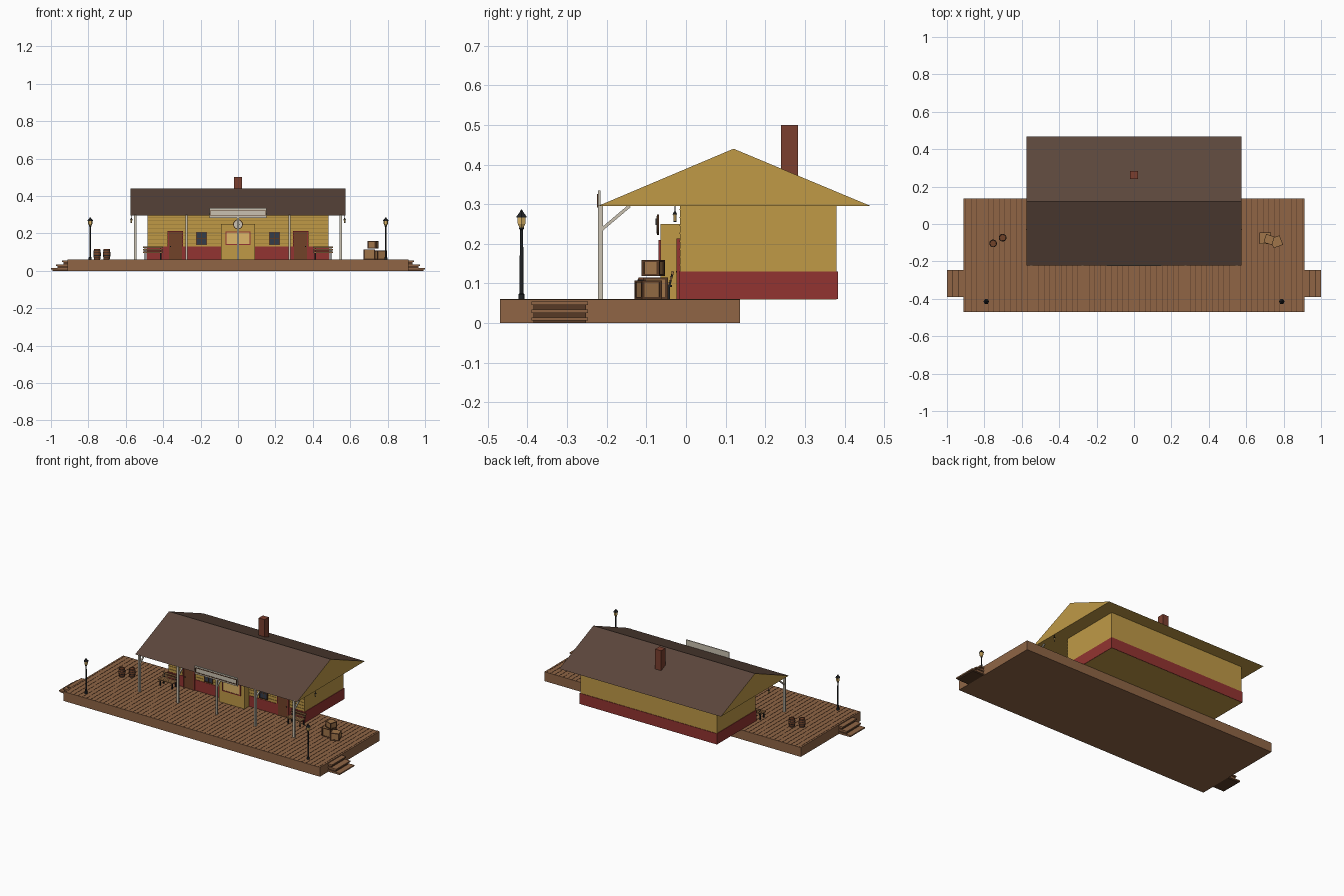
import bpy, bmesh, math
from mathutils import Vector

if "Cube" in bpy.data.objects:
    bpy.data.objects.remove(bpy.data.objects["Cube"])


def mat(name, r, g, b):
    m = bpy.data.materials.new(name)
    m.diffuse_color = [(c / 255) ** 2.2 for c in (r, g, b)] + [1]
    m.use_nodes = True
    m.node_tree.nodes["Principled BSDF"].inputs["Base Color"].default_value = m.diffuse_color
    return m


WALL = mat("ochre", 190, 152, 72)
SIDING = mat("siding_shadow", 150, 118, 55)
RED = mat("barn_red", 145, 55, 52)
ROOF = mat("shingle", 92, 72, 62)
BRICK = mat("brick", 122, 65, 50)
DECK = mat("deck", 142, 101, 71)
GAP = mat("deck_gap", 92, 63, 45)
CREAM = mat("cream", 200, 192, 175)
DOOR = mat("door_brown", 112, 68, 45)
GLASS = mat("glass", 55, 62, 75)
GLOW = mat("warm_glass", 222, 182, 105)
IRON = mat("iron", 38, 40, 42)
CRATE = mat("crate", 158, 116, 75)
TRIM = mat("dark_wood", 88, 60, 42)


def obj(name, bm, *mats):
    me = bpy.data.meshes.new(name)
    bm.to_mesh(me)
    bm.free()
    o = bpy.data.objects.new(name, me)
    for m in mats:
        me.materials.append(m)
    bpy.context.collection.objects.link(o)
    return o


def boxes(name, m, *lims, loc=(0, 0, 0), rot=0):
    """One object from boxes given as (x0, x1, y0, y1, z0, z1)."""
    bm = bmesh.new()
    for x0, x1, y0, y1, z0, z1 in lims:
        for v in bmesh.ops.create_cube(bm, size=1)["verts"]:
            v.co = (x1 if v.co.x > 0 else x0, y1 if v.co.y > 0 else y0, z1 if v.co.z > 0 else z0)
    o = obj(name, bm, m)
    o.location = loc
    o.rotation_euler.z = rot
    return o


def lathe(name, m, pts, loc, n=12):
    """Capped solid of revolution about z from (radius, z) points."""
    bm = bmesh.new()
    rings = [[bm.verts.new((r * math.cos(2 * math.pi * i / n), r * math.sin(2 * math.pi * i / n), z))
              for i in range(n)] for r, z in pts]
    for a, b in zip(rings, rings[1:]):
        for i in range(n):
            bm.faces.new((a[i], a[(i + 1) % n], b[(i + 1) % n], b[i]))
    bm.faces.new(rings[0][::-1])
    bm.faces.new(rings[-1])
    o = obj(name, bm, m)
    o.location = loc
    return o


def beam(name, m, a, b, w):
    a, b = Vector(a), Vector(b)
    h = (b - a).length / 2
    o = boxes(name, m, (-w, w, -w, w, -h, h), loc=(a + b) / 2)
    o.rotation_euler = (b - a).to_track_quat("Z", "Y").to_euler()
    return o


# platform and plank joints
boxes("platform", DECK, (-.912, .912, -.47, .136, 0, .06))
boxes("plank_joints", GAP, *[(x - .0012, x + .0012, -.47, .136, .059, .0612)
                             for x in [-.9 + .03 * i for i in range(61)]])

# station body
boxes("station_walls", WALL, (-.485, .485, -.015, .38, .06, .297))
boxes("wainscot", RED, (-.488, .488, -.018, .383, .0605, .13))
boxes("siding_lines", SIDING, *[(-.485, .485, -.017, -.014, z, z + .003)
                                for z in [.145 + .02 * i for i in range(8)]])

# gable roof prism
bm = bmesh.new()
prof = [(-.223, .295), (.467, .295), (.12, .44)]
L, R = [[bm.verts.new((x, y, z)) for y, z in prof] for x in (-.575, .575)]
bm.faces.new(L[::-1])
bm.faces.new(R)
for i in range(3):
    j = (i + 1) % 3
    f = bm.faces.new((L[i], L[j], R[j], R[i]))
    f.material_index = 1 if i else 0
bmesh.ops.recalc_face_normals(bm, faces=bm.faces)
obj("gable_roof", bm, WALL, ROOF)
boxes("chimney", BRICK, (-.021, .021, .24, .283, .35, .5))

# bay with ticket window and clock
boxes("bay", WALL, (-.09, .09, -.064, -.01, .0605, .25))
boxes("bay_window_frame", RED, (-.066, .066, -.07, -.06, .138, .143), (-.066, .066, -.07, -.06, .205, .21),
      (-.066, -.061, -.07, -.06, .138, .21), (.061, .066, -.07, -.06, .138, .21))
boxes("bay_window_glass", GLOW, (-.063, .063, -.067, -.06, .14, .208))
for name, m, r, d in (("clock_rim", TRIM, .026, .005), ("clock_face", CREAM, .022, .007)):
    lathe(name, m, [(r, 0), (r, d)], (0, -.068, .248), 24).rotation_euler.x = math.pi / 2
boxes("clock_hands", IRON, (-.001, .001, -.0765, -.074, .248, .264), (0, .011, -.0765, -.074, .247, .249))

for s in (-1, 1):
    # doors and windows
    x = s * .335
    boxes("door_frame", RED, (x - .042, x - .035, -.024, -.01, .061, .213), (x + .035, x + .042, -.024, -.01, .061, .213),
          (x - .042, x + .042, -.024, -.01, .206, .213))
    boxes("door", DOOR, (x - .036, x + .036, -.021, -.01, .061, .207))
    lathe("door_knob", IRON, [(.002, -.002), (.003, 0), (.002, .002)], (x + s * .026, -.023, .13), 8)
    x = s * .195
    boxes("window_glass", GLASS, (x - .026, x + .026, -.02, -.01, .14, .205))
    boxes("window_frame", TRIM, (x - .029, x - .025, -.023, -.01, .137, .208), (x + .025, x + .029, -.023, -.01, .137, .208),
          (x - .029, x + .029, -.023, -.01, .137, .141), (x - .029, x + .029, -.023, -.01, .204, .208),
          (x - .0015, x + .0015, -.022, -.01, .14, .205), (x - .029, x + .029, -.022, -.01, .171, .174))

    # bench
    x = s * .455
    boxes("bench_seat", CRATE, *[(x - .053, x + .053, y, y + .013, .096, .102) for y in (-.085, -.07, -.055)])
    boxes("bench_back", CRATE, (x - .053, x + .053, -.04, -.035, .107, .117), (x - .053, x + .053, -.037, -.032, .121, .131))
    boxes("bench_legs", IRON, *[b for dx in (-.042, .042) for b in (
        (x + dx - .003, x + dx + .003, -.083, -.077, .06, .096), (x + dx - .003, x + dx + .003, -.046, -.04, .06, .096),
        (x + dx - .003, x + dx + .003, -.083, -.035, .091, .096))])
    for dx in (-.042, .042):
        beam("bench_back_post", IRON, (x + dx, -.043, .09), (x + dx, -.033, .13), .0025)

    # platform lamp post
    p = (s * .79, -.415, .06)
    lathe("lamp_post", IRON, [(.008, 0), (.008, .012), (.005, .015), (.0045, .12), (.0035, .175), (.006, .178), (.006, .181)], p)
    lathe("lamp_lantern", GLOW, [(.006, .181), (.011, .19), (.012, .208)], p, 6)
    lathe("lamp_cap", IRON, [(.015, .207), (.014, .21), (.005, .22), (.002, .226)], p, 6)

    # hanging lantern at the gable
    p = (s * .57, -.028, .255)
    lathe("hanging_rod", IRON, [(.0015, .02), (.0015, .06)], p, 6)
    lathe("hanging_lantern", GLOW, [(.004, .002), (.005, .02)], p, 6)
    lathe("hanging_cap", IRON, [(.007, .019), (.002, .027)], p, 6)
    lathe("hanging_base", IRON, [(.004, 0), (.004, .003)], p, 6)

    # end steps: treads with risers
    treads, risers = [], []
    for z, e in ((.05, .942), (.03, .972), (.01, 1)):
        treads.append((*sorted((s * .91, s * e)), -.39, -.247, z - .004, z + .004))
        risers.append((*sorted((s * .91, s * (e - .008))), -.385, -.252, max(z - .016, 0), z - .003))
    boxes("step_treads", DECK, *treads)
    boxes("step_risers", TRIM, *risers)

# canopy posts with braces
for x in (-.55, -.275, 0, .275, .55):
    boxes("canopy_post", CREAM, (x - .006, x + .006, -.222, -.21, .06, .297))
    beam("canopy_brace", CREAM, (x, -.214, .235), (x, -.142, .296), .004)

# blank sign board on the eave
boxes("sign_board", CREAM, (-.153, .153, -.222, -.216, .283, .335))
boxes("sign_trim", TRIM, (-.148, .148, -.225, -.22, .322, .326), (-.148, .148, -.225, -.22, .292, .296),
      (-.148, -.144, -.225, -.22, .292, .326), (.144, .148, -.225, -.22, .292, .326))

# crates with edge battens
for x, y, z, h, rot in ((.702, -.077, .061, .029, 0), (.762, -.095, .061, .025, .35), (.722, -.083, .119, .0215, -.3)):
    t = h + .002
    b = h - .005
    boxes("crate", CRATE, (-h, h, -h, h, 0, 2 * h * .93), loc=(x, y, z), rot=rot)
    H = 2 * h * .93
    battens = []
    for i in (-1, 1):
        for j in (-1, 1):
            battens.append((*sorted((i * b, i * t)), *sorted((j * b, j * t)), 0, H))
        for z0 in (0, H - .005):
            battens.append((-b, b, *sorted((i * b, i * t)), z0, z0 + .005))
            battens.append((*sorted((i * b, i * t)), -b, b, z0, z0 + .005))
    boxes("crate_battens", TRIM, *battens, loc=(x, y, z), rot=rot)

# barrels with hoops
for x, y in ((-.753, -.104), (-.702, -.073)):
    p = (x, y, .061)
    lathe("barrel", DOOR, [(.016, 0), (.019, .015), (.02, .027), (.019, .04), (.0165, .054), (.0145, .054), (.0145, .051)], p, 14)
    for z, r in ((.006, .0182), (.019, .0205), (.034, .0205), (.046, .0188)):
        lathe("barrel_hoop", IRON, [(r, z), (r, z + .003)], p, 14)
